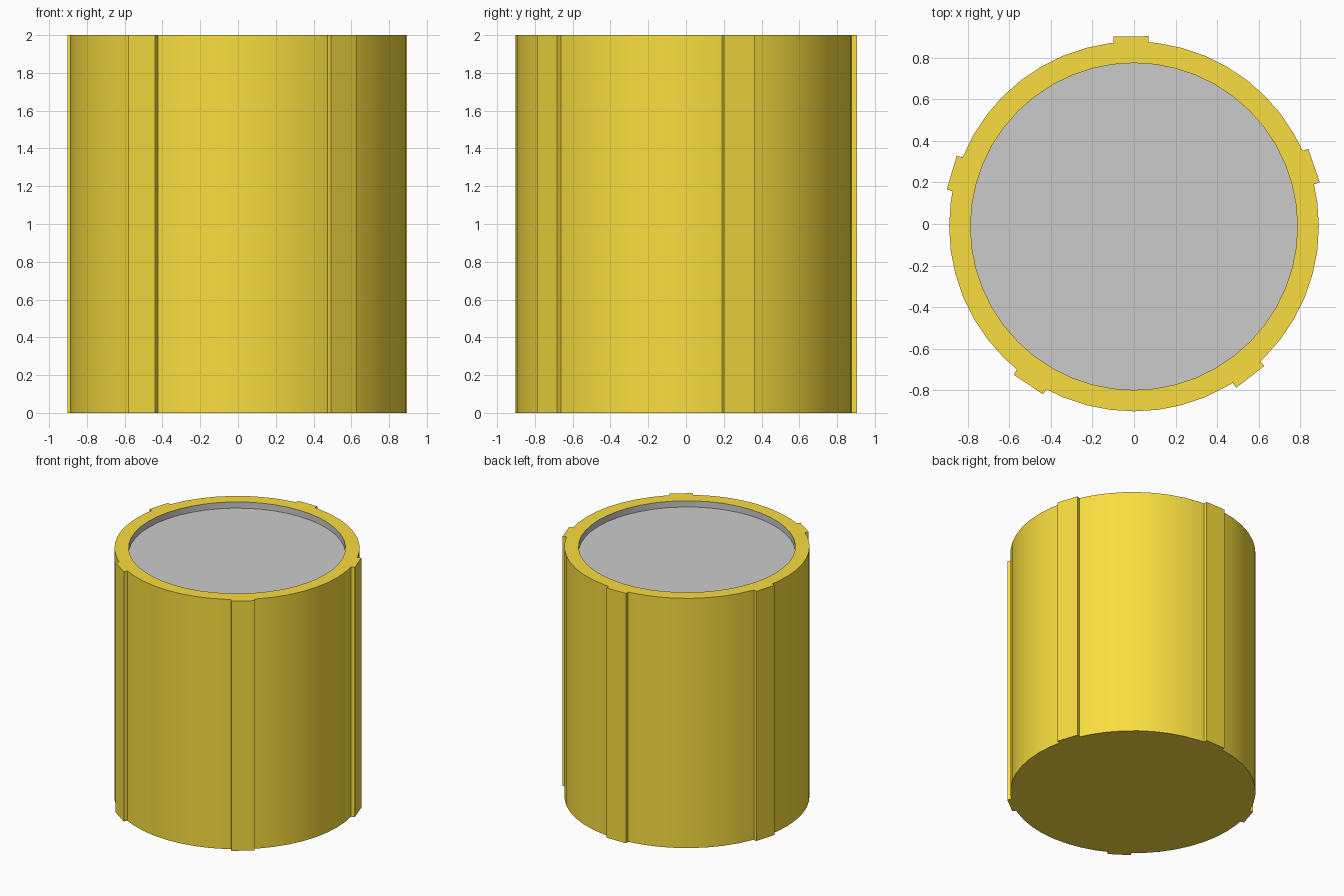
import bpy, bmesh
from math import sin, cos, pi, radians, degrees, atan2
from mathutils import Vector

if "Cube" in bpy.data.objects:
    bpy.data.objects.remove(bpy.data.objects["Cube"])

CY = -0.012                       # barrel axis in y
R_OUT, R_IN, R_RIB = 0.89, 0.787, 0.915
RIB_HALF = 0.085
HEIGHT, FLOOR_Z = 2.0, 1.95
SIDES = 48
RIB_ANGLES = [18.7, 90.9, 163.5, 236.2, 307.7]


def circle(r):
    return [(r * cos(2 * pi * i / SIDES), r * sin(2 * pi * i / SIDES)) for i in range(SIDES)]


def ribbed_outline():
    # circle points outside the ribs, plus four corners per rib
    def clear(p):
        a = degrees(atan2(p[1], p[0]))
        return all(abs((a - c + 180) % 360 - 180) > 6 for c in RIB_ANGLES)
    groups = [(degrees(atan2(p[1], p[0])) % 360, [p]) for p in circle(R_OUT) if clear(p)]
    base = (R_OUT ** 2 - RIB_HALF ** 2) ** 0.5
    for c in RIB_ANGLES:
        u = Vector((cos(radians(c)), sin(radians(c))))
        t = Vector((-u.y, u.x))
        corners = [(base, -1), (R_RIB, -1), (R_RIB, 1), (base, 1)]
        groups.append((c, [tuple(u * r + t * s * RIB_HALF) for r, s in corners]))
    groups.sort(key=lambda g: g[0])
    return [p for g in groups for p in g[1]]


def add_loop(bm, pts, z):
    return [bm.verts.new((x, y + CY, z)) for x, y in pts]


def wall(bm, low, high, inward=False):
    n = len(low)
    for i in range(n):
        j = (i + 1) % n
        q = [low[i], low[j], high[j], high[i]]
        bm.faces.new(q[::-1] if inward else q)


def finish(bm, name, material=None):
    mesh = bpy.data.meshes.new(name)
    bm.to_mesh(mesh)
    bm.free()
    obj = bpy.data.objects.new(name, mesh)
    bpy.context.collection.objects.link(obj)
    if material:
        mesh.materials.append(material)
    bpy.ops.object.select_all(action='DESELECT')
    obj.select_set(True)
    bpy.context.view_layer.objects.active = obj
    bpy.ops.object.shade_smooth_by_angle(angle=radians(30))
    return obj


gold = bpy.data.materials.new("gold")
gold.diffuse_color = (0.95, 0.73, 0.05, 1)
gold.use_nodes = True
gold.node_tree.nodes["Principled BSDF"].inputs["Base Color"].default_value = gold.diffuse_color

# ribbed outer shell: side wall, closed underside and top rim
bm = bmesh.new()
outline = ribbed_outline()
bottom = add_loop(bm, outline, 0)
top = add_loop(bm, outline, HEIGHT)
wall(bm, bottom, top)
bm.faces.new(bottom[::-1])
rim = add_loop(bm, circle(R_IN), HEIGHT)
inner_edges = [bm.edges.new((rim[i], rim[(i + 1) % SIDES])) for i in range(SIDES)]
outer_edges = [bm.edges.get((top[i], top[(i + 1) % len(top)])) for i in range(len(top))]
fill = bmesh.ops.triangle_fill(bm, edges=outer_edges + inner_edges,
                               use_beauty=True, normal=(0, 0, 1))
for f in fill["geom"]:
    if isinstance(f, bmesh.types.BMFace):
        f.normal_update()
        if f.normal.z < 0:
            f.normal_flip()
finish(bm, "ribbed_shell", gold)

# grey recessed lid with its short inner wall
bm = bmesh.new()
low = add_loop(bm, circle(R_IN), FLOOR_Z)
high = add_loop(bm, circle(R_IN), HEIGHT)
wall(bm, low, high, inward=True)
bm.faces.new(low)
finish(bm, "recessed_lid")
